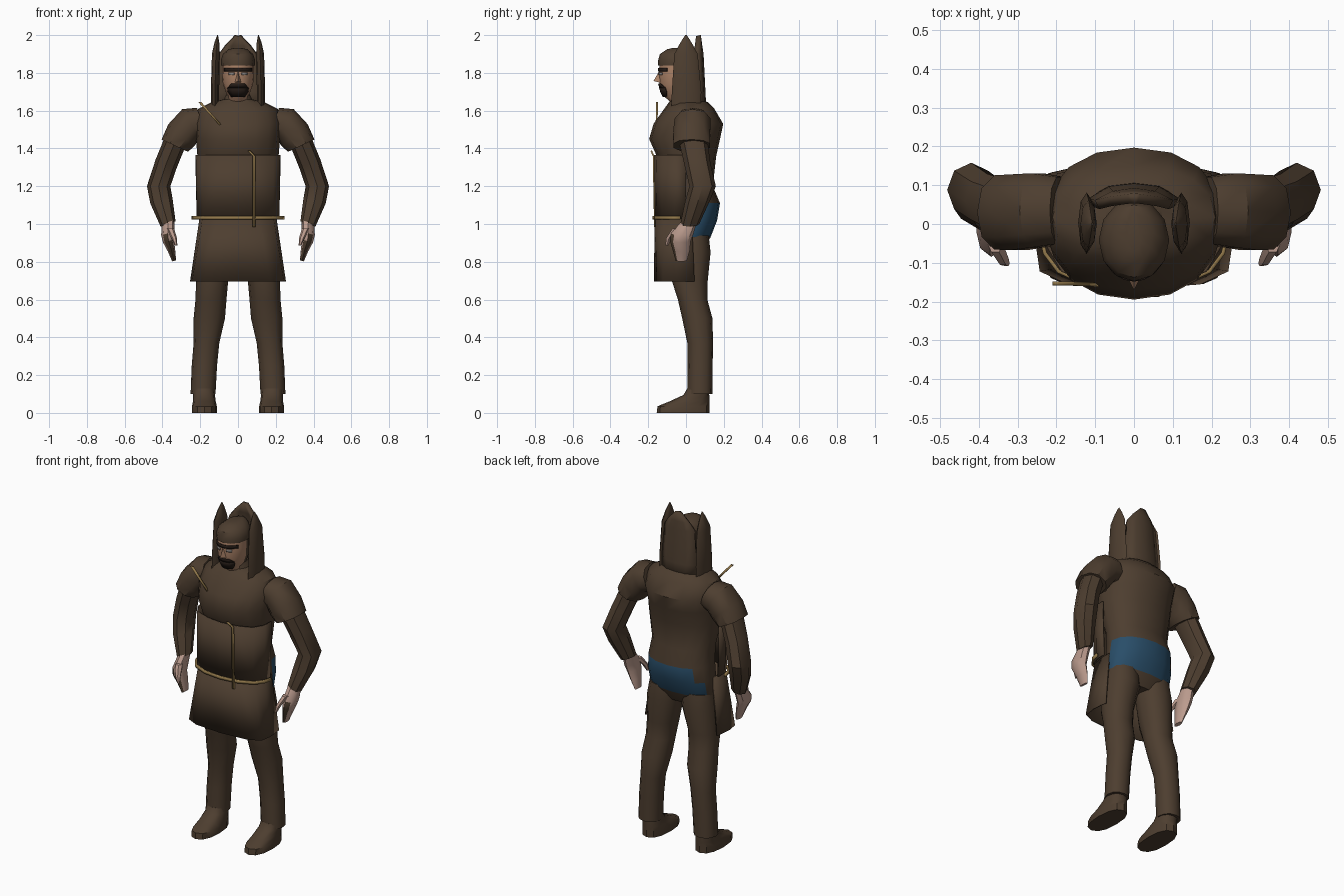
import bpy, bmesh, math
from mathutils import Vector


def material(name, rgb):
    m = bpy.data.materials.new(name)
    m.diffuse_color = (*rgb, 1)
    return m


BROWN = material("brown_cloth", (0.075, 0.048, 0.029))
BLUE = material("blue_cloth", (0.022, 0.075, 0.14))
GOLD = material("gold_trim", (0.29, 0.19, 0.07))
HAND = material("hand_skin", (0.50, 0.33, 0.27))
FACE = material("face_skin", (0.42, 0.23, 0.14))
DARK = material("dark_hair", (0.018, 0.011, 0.008))
GREY = material("eye_grey", (0.28, 0.25, 0.23))


def finish(name, bm, mats, mirror=False, thick=0.0, rule=None, angle=40):
    """Turn a bmesh into a named object; rule(face) picks the material slot."""
    bmesh.ops.recalc_face_normals(bm, faces=bm.faces)
    bm.normal_update()
    if rule:
        for f in bm.faces:
            f.material_index = rule(f)
    me = bpy.data.meshes.new(name)
    bm.to_mesh(me)
    bm.free()
    for m in mats:
        me.materials.append(m)
    ob = bpy.data.objects.new(name, me)
    bpy.context.collection.objects.link(ob)
    bpy.ops.object.select_all(action='DESELECT')
    ob.select_set(True)
    bpy.context.view_layer.objects.active = ob
    bpy.ops.object.shade_smooth_by_angle(angle=math.radians(angle))
    if mirror:
        mod = ob.modifiers.new("mirror", 'MIRROR')
        mod.merge_threshold = 0.0005
    if thick:
        mod = ob.modifiers.new("thickness", 'SOLIDIFY')
        mod.thickness = thick
        mod.offset = 0
    return ob


def loft(name, rings, mats, n=12, power=2.0, **kw):
    """Skin rings of (x, y, z, rx, ry[, tilt in degrees])."""
    bm = bmesh.new()
    loops = []
    for x, y, z, rx, ry, *t in rings:
        a = math.radians(t[0]) if t else 0
        u = Vector((math.cos(a), 0, math.sin(a)))
        loop = []
        for i in range(n):
            c, s = math.cos(2 * math.pi * i / n), math.sin(2 * math.pi * i / n)
            c = math.copysign(abs(c) ** (2 / power), c)
            s = math.copysign(abs(s) ** (2 / power), s)
            loop.append(bm.verts.new(Vector((x, y, z)) + u * rx * c + Vector((0, ry * s, 0))))
        loops.append(loop)
    for a, b in zip(loops, loops[1:]):
        for i in range(n):
            j = (i + 1) % n
            bm.faces.new((a[i], a[j], b[j], b[i]))
    bm.faces.new(loops[0])
    bm.faces.new(loops[-1])
    return finish(name, bm, mats, **kw)


def spans(rows):
    """Convert (z, half width, front y, back y) rows to loft rings."""
    return [(0, (f + b) / 2, z, w, (b - f) / 2) for z, w, f, b in rows]


def sheet(name, levels, mat, thick=0.008, mirror=True):
    """Cloth strip through levels of (z, [(x, y), ...])."""
    bm = bmesh.new()
    rows = [[bm.verts.new((x, y, z)) for x, y in pts] for z, pts in levels]
    for a, b in zip(rows, rows[1:]):
        for i in range(len(a) - 1):
            bm.faces.new((a[i], a[i + 1], b[i + 1], b[i]))
    return finish(name, bm, [mat], mirror=mirror, thick=thick, angle=25)


# Torso with a blue band wrapped around the hips at the back
def hip_rule(f):
    c = f.calc_center_median()
    return int(0.93 < c.z < 1.11 and c.y > 0.03 and f.normal.x > -0.7)


loft("torso", spans([
    (0.86, 0.17, -0.04, 0.09), (0.93, 0.205, -0.08, 0.13), (1.02, 0.205, -0.09, 0.165),
    (1.11, 0.195, -0.10, 0.18), (1.20, 0.19, -0.10, 0.142), (1.36, 0.215, -0.155, 0.16),
    (1.45, 0.222, -0.195, 0.18), (1.53, 0.23, -0.172, 0.197), (1.61, 0.21, -0.115, 0.15),
    (1.645, 0.14, -0.09, 0.115), (1.66, 0.075, -0.075, 0.08), (1.69, 0.06, -0.07, 0.05)]),
    [BROWN, BLUE], n=16, power=2.2, rule=hip_rule)

# Legs and shoes
loft("leg", [
    (0.11, 0.03, 0.94, 0.09, 0.09), (0.115, 0.03, 0.85, 0.10, 0.10),
    (0.137, 0.02, 0.70, 0.085, 0.095), (0.143, 0.035, 0.60, 0.082, 0.078),
    (0.152, 0.06, 0.50, 0.083, 0.08), (0.167, 0.075, 0.37, 0.068, 0.068),
    (0.178, 0.075, 0.25, 0.067, 0.066), (0.185, 0.073, 0.10, 0.066, 0.066)],
    [BROWN], n=12, power=2.2, mirror=True)
loft("shoe", [
    (0.178, -0.015, 0, 0.066, 0.14), (0.178, -0.013, 0.035, 0.066, 0.138),
    (0.178, 0.02, 0.062, 0.06, 0.105), (0.18, 0.055, 0.095, 0.058, 0.068),
    (0.183, 0.065, 0.13, 0.056, 0.058)], [BROWN], n=12, power=2.4, mirror=True)

# Sleeves, forearms and hands
loft("sleeve", [
    (0.19, 0.035, 1.54, 0.08, 0.09, 70), (0.25, 0.035, 1.53, 0.09, 0.10, 60),
    (0.30, 0.03, 1.47, 0.09, 0.102, 40), (0.335, 0.03, 1.415, 0.077, 0.10, 25)],
    [BROWN], n=10, power=2.3, mirror=True)
loft("forearm", [
    (0.335, 0.04, 1.43, 0.06, 0.075, 25), (0.38, 0.06, 1.32, 0.06, 0.07, 20),
    (0.42, 0.088, 1.20, 0.062, 0.07, 0), (0.405, 0.06, 1.12, 0.06, 0.065, -12),
    (0.37, 0.02, 1.00, 0.042, 0.05, -20)], [BROWN], n=8, mirror=True)
loft("hand", [
    (0.37, 0.015, 1.01, 0.036, 0.042, -20), (0.372, -0.02, 0.95, 0.036, 0.06, -15),
    (0.368, -0.03, 0.91, 0.03, 0.055, -15), (0.352, -0.025, 0.86, 0.02, 0.045, -15),
    (0.338, -0.025, 0.805, 0.011, 0.03, -15)], [HAND, BROWN], n=8, mirror=True,
    rule=lambda f: int(f.normal.y < -0.35 and f.calc_center_median().z < 0.93))
loft("thumb", [
    (0.358, -0.05, 0.975, 0.02, 0.026), (0.338, -0.09, 0.925, 0.015, 0.018),
    (0.327, -0.102, 0.885, 0.006, 0.008)], [HAND], n=6, mirror=True)

# Apron bib and flared skirt, open at the back
sheet("bib", [
    (1.365, [(0, -0.168), (0.10, -0.155), (0.185, -0.12), (0.22, -0.06), (0.222, 0.0)]),
    (1.03, [(0, -0.162), (0.10, -0.15), (0.185, -0.12), (0.215, -0.06), (0.215, 0.0)])], BROWN)
sheet("skirt", [
    (1.03, [(0, -0.163), (0.11, -0.15), (0.185, -0.11), (0.20, -0.04), (0.20, 0.03)]),
    (0.695, [(0, -0.165), (0.17, -0.152), (0.24, -0.12), (0.25, -0.05), (0.24, 0.045)])], BROWN)

# Gold belt and trims
belt = [(0, -0.172), (0.11, -0.16), (0.195, -0.122), (0.23, -0.075), (0.24, -0.03)]
sheet("belt", [(1.042, belt), (1.024, belt)], GOLD, thick=0.01)
sheet("hanging_strap", [
    (1.388, [(0.052, -0.184), (0.064, -0.184)]), (1.36, [(0.078, -0.172), (0.092, -0.172)]),
    (0.985, [(0.078, -0.165), (0.092, -0.165)])], GOLD, mirror=False)
sheet("shoulder_pin", [
    (1.645, [(-0.21, -0.153), (-0.194, -0.153)]), (1.512, [(-0.088, -0.156), (-0.075, -0.156)])],
    GOLD, thick=0.01, mirror=False)

# Head: skin at the front, hair behind
loft("head", spans([
    (1.635, 0.055, -0.07, 0.04), (1.675, 0.052, -0.115, 0.05), (1.70, 0.065, -0.128, 0.055),
    (1.74, 0.08, -0.14, 0.06), (1.80, 0.085, -0.143, 0.06), (1.86, 0.085, -0.14, 0.06)]),
    [FACE, BROWN], n=16, rule=lambda f: int(f.calc_center_median().y > -0.03))
loft("cap", spans([
    (1.84, 0.09, -0.148, 0.065), (1.865, 0.091, -0.148, 0.065), (1.90, 0.08, -0.138, 0.06),
    (1.925, 0.05, -0.10, 0.05), (1.932, 0.02, -0.07, 0.03)]), [BROWN], n=12)

# Nose wedge
bm = bmesh.new()
v = [bm.verts.new(p) for p in ((0, -0.142, 1.81), (0, -0.172, 1.757), (0.017, -0.137, 1.748),
                               (-0.017, -0.137, 1.748))]
for tri in ((0, 1, 2), (0, 3, 1), (1, 3, 2), (0, 2, 3)):
    bm.faces.new([v[i] for i in tri])
finish("nose", bm, [FACE])


def brow_arc(xs, w, front, mid=-0.042):
    """Points hugging the rounded face."""
    return [(x, mid - (-front + mid) * math.sqrt(1 - (x / w) ** 2)) for x in xs]


# Painted face details
arc = brow_arc((0, 0.025, 0.05, 0.072), 0.087, -0.146)
sheet("eyebrow", [(1.826, arc), (1.808, arc)], DARK, 0.005)
arc = brow_arc((0.02, 0.035, 0.05), 0.087, -0.146)
sheet("eye", [(1.802, arc), (1.788, arc)], GREY, 0.004)
sheet("moustache", [(1.743, brow_arc((0, 0.02, 0.035), 0.083, -0.145)),
                    (1.722, brow_arc((0, 0.03, 0.055), 0.078, -0.139))], DARK, 0.006)
sheet("beard", [(1.722, brow_arc((0, 0.03, 0.055), 0.078, -0.139)),
                (1.70, brow_arc((0, 0.03, 0.052), 0.07, -0.133)),
                (1.675, brow_arc((0, 0.02, 0.035), 0.056, -0.121))], DARK, 0.007)

# Tall pointed hood panels at the sides and back
loft("hood_side", [
    (0.122, 0.0, 1.61, 0.02, 0.078), (0.122, 0.003, 1.70, 0.022, 0.078),
    (0.117, 0.0, 1.90, 0.021, 0.062), (0.112, 0.0, 1.96, 0.013, 0.03),
    (0.108, 0.0, 2.0, 0.002, 0.004)], [BROWN], n=8, mirror=True)
sheet("hood_back", [
    (1.60, [(0, 0.095), (0.06, 0.088), (0.11, 0.055)]),
    (1.70, [(0, 0.09), (0.06, 0.083), (0.11, 0.055)]),
    (1.90, [(0, 0.08), (0.05, 0.073), (0.095, 0.05)]),
    (1.945, [(0, 0.073), (0.035, 0.07), (0.062, 0.058)]),
    (1.997, [(0, 0.066), (0.006, 0.066), (0.012, 0.065)])], BROWN, thick=0.026)
